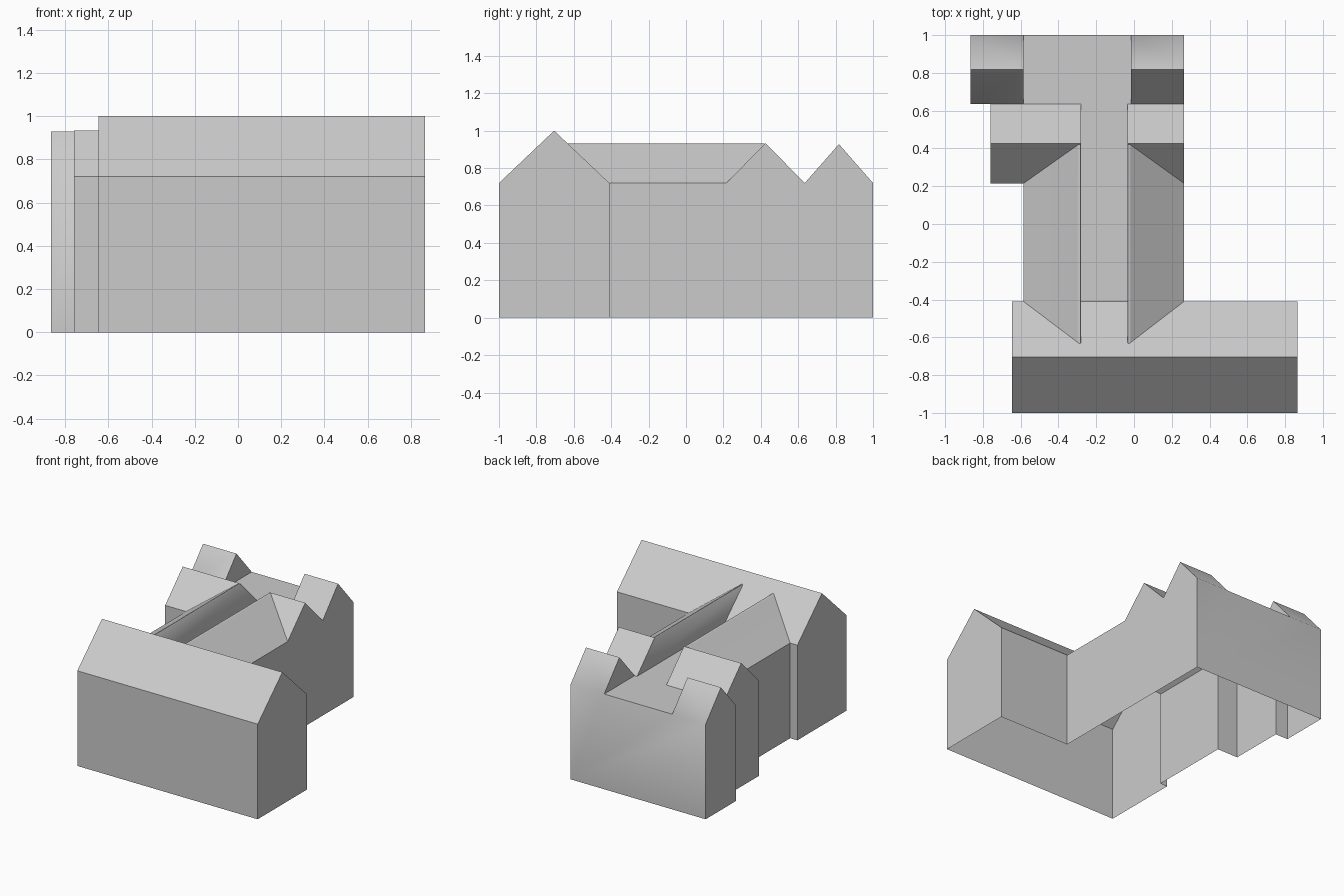
import bpy, bmesh

if "Cube" in bpy.data.objects:
    bpy.data.objects.remove(bpy.data.objects["Cube"])

EAVE = 0.72


def prism(name, profile, axis, lo, hi):
    """Closed solid: 2D profile (u, z) extruded along x or y from lo to hi."""
    bm = bmesh.new()

    def ring(t):
        return [bm.verts.new((t, u, z) if axis == 'x' else (u, t, z)) for u, z in profile]

    a, b = ring(lo), ring(hi)
    n = len(profile)
    bm.faces.new(a)
    bm.faces.new(b)
    for i in range(n):
        j = (i + 1) % n
        bm.faces.new((a[i], a[j], b[j], b[i]))
    bmesh.ops.recalc_face_normals(bm, faces=bm.faces)
    mesh = bpy.data.meshes.new(name)
    bm.to_mesh(mesh)
    bm.free()
    ob = bpy.data.objects.new(name, mesh)
    bpy.context.collection.objects.link(ob)
    return ob


def gable(name, x0, x1, y0, y1, ridge_y, ridge_z):
    """House-shaped wing with its ridge along x."""
    profile = [(y0, 0), (y1, 0), (y1, EAVE), (ridge_y, ridge_z), (y0, EAVE)]
    return prism(name, profile, 'x', x0, x1)


def lean_to(name, eave_x, inner_x):
    """Half roof rising to a small rounded ridge, dropping to the flat strip."""
    s = 1 if eave_x > inner_x else -1
    top = [(0.019, 0.925), (0.011, 0.931), (0.004, 0.931), (0, 0.926)]
    profile = [(inner_x, 0), (eave_x, 0), (eave_x, EAVE)]
    profile += [(inner_x + s * d, z) for d, z in top]
    return prism(name, profile, 'y', -0.7, 0.42)


# Flat-topped spine running front to back
building = prism("building", [(-0.585, 0), (0.265, 0), (0.265, EAVE), (-0.585, EAVE)],
                 'y', -0.7, 1.0)

# Gabled wings and the two half roofs along the spine
parts = [
    gable("front_wing", -0.645, 0.865, -1.0, -0.41, -0.705, 1.0),
    lean_to("left_half_roof", -0.585, -0.28),
    lean_to("right_half_roof", 0.265, -0.035),
    gable("middle_left_wing", -0.76, -0.28, 0.215, 0.635, 0.425, 0.933),
    gable("middle_right_wing", -0.035, 0.265, 0.215, 0.635, 0.425, 0.933),
    gable("back_left_wing", -0.865, -0.585, 0.635, 1.0, 0.8175, 0.928),
    gable("back_right_wing", -0.015, 0.265, 0.635, 1.0, 0.8175, 0.928),
]

# Merge everything into one skin
bpy.context.view_layer.objects.active = building
building.select_set(True)
for part in parts:
    mod = building.modifiers.new("join_" + part.name, 'BOOLEAN')
    mod.operation = 'UNION'
    mod.solver = 'EXACT'
    mod.object = part
    bpy.ops.object.modifier_apply(modifier=mod.name)
    bpy.data.objects.remove(part, do_unlink=True)

# Open underside, tidy coplanar seams
bm = bmesh.new()
bm.from_mesh(building.data)
bmesh.ops.remove_doubles(bm, verts=bm.verts, dist=0.0002)
floor = [f for f in bm.faces if all(v.co.z < 0.001 for v in f.verts)]
bmesh.ops.delete(bm, geom=floor, context='FACES')
bmesh.ops.dissolve_limit(bm, angle_limit=0.01, verts=bm.verts, edges=bm.edges)
bm.to_mesh(building.data)
bm.free()

bpy.ops.object.shade_smooth_by_angle(angle=0.75)
